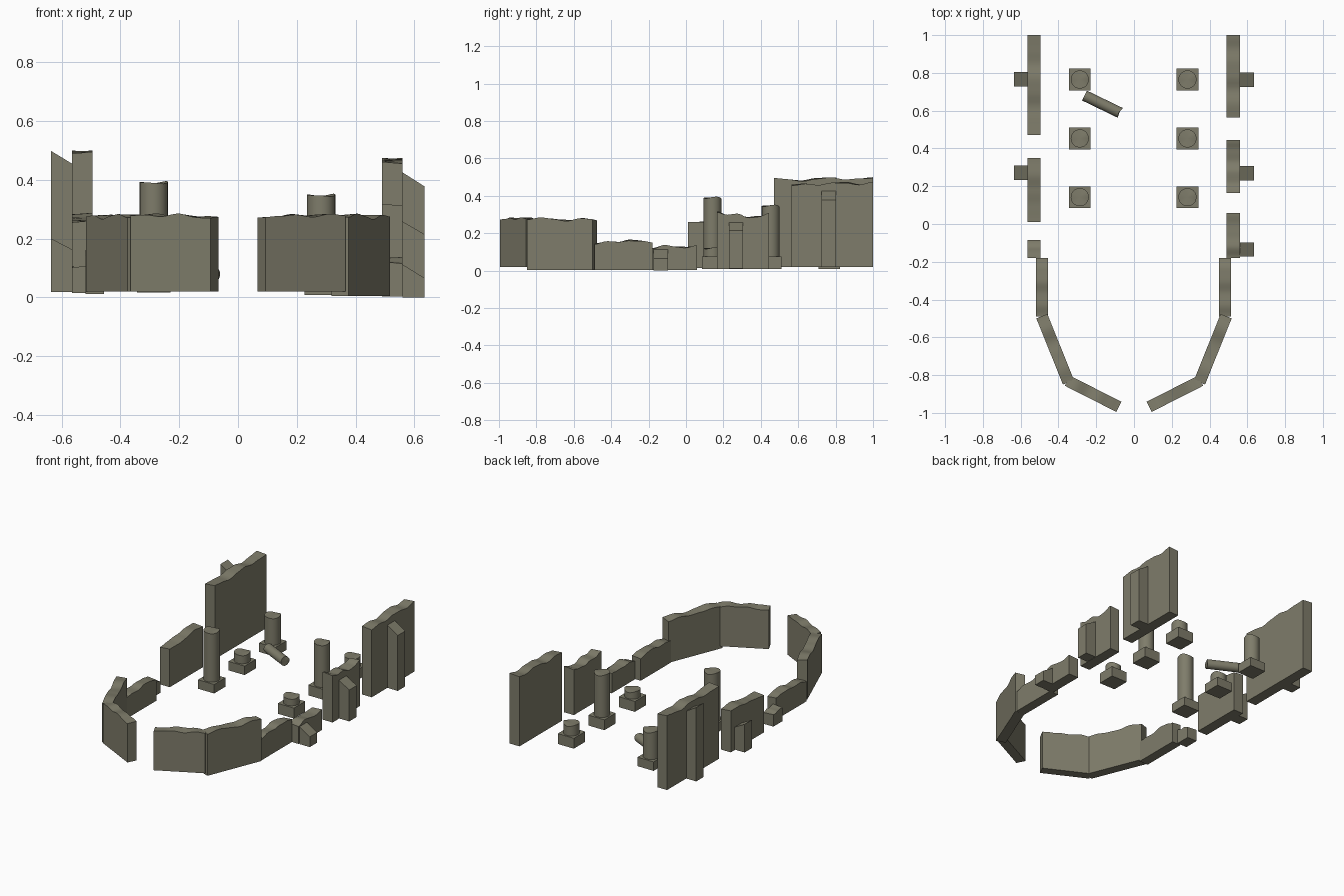
import bpy, bmesh, math
from mathutils import Vector, Matrix

if "Cube" in bpy.data.objects:
    bpy.data.objects.remove(bpy.data.objects["Cube"])

stone = bpy.data.materials.new("weathered stone")
stone.diffuse_color = (0.21, 0.202, 0.145, 1)
stone.use_nodes = True
stone.node_tree.nodes["Principled BSDF"].inputs["Base Color"].default_value = stone.diffuse_color


def finish(bm, name, smooth=True):
    bmesh.ops.recalc_face_normals(bm, faces=bm.faces)
    me = bpy.data.meshes.new(name)
    bm.to_mesh(me)
    bm.free()
    me.materials.append(stone)
    ob = bpy.data.objects.new(name, me)
    bpy.context.collection.objects.link(ob)
    if smooth:
        bpy.ops.object.select_all(action='DESELECT')
        ob.select_set(True)
        bpy.context.view_layer.objects.active = ob
        bpy.ops.object.shade_smooth_by_angle(angle=math.radians(35))
    return ob


def sample(vals, t):
    # eased interpolation through evenly spaced heights
    f = t * (len(vals) - 1)
    i = min(int(f), len(vals) - 2)
    k = f - i
    k = k * k * (3 - 2 * k)
    return vals[i] * (1 - k) + vals[i + 1] * k


def wall(name, p0, p1, thick, z0, tops, n=24):
    # broken wall: box cross sections swept from p0 to p1 under a worn top
    p0, p1 = Vector(p0), Vector(p1)
    d = (p1 - p0).normalized()
    side = Vector((-d.y, d.x)) * thick / 2
    bm = bmesh.new()
    rings = []
    for i in range(n + 1):
        t = i / n
        p = p0.lerp(p1, t)
        h = sample(tops, t)
        a, b = p - side, p + side
        tilt = 0.003 * math.sin(9 * t + 3 * p.x)
        rings.append([bm.verts.new(v) for v in (
            (a.x, a.y, z0), (b.x, b.y, z0), (b.x, b.y, h + tilt), (a.x, a.y, h - tilt))])
    for r, s in zip(rings, rings[1:]):
        for j in range(4):
            bm.faces.new((r[j], r[(j + 1) % 4], s[(j + 1) % 4], s[j]))
    bm.faces.new(rings[0])
    bm.faces.new(rings[-1])
    finish(bm, name)


def buttress(name, x0, x1, y, z0, top_left, top_right):
    # block with a top sloping along x
    bm = bmesh.new()
    prof = [(x0, z0), (x1, z0), (x1, top_right), (x0, top_left)]
    f = bm.faces.new([bm.verts.new((x, y - 0.038, z)) for x, z in prof])
    ext = bmesh.ops.extrude_face_region(bm, geom=[f])
    bmesh.ops.translate(bm, vec=(0, 0.076, 0),
                        verts=[v for v in ext["geom"] if isinstance(v, bmesh.types.BMVert)])
    finish(bm, name, False)


def shaft(name, radius, length, matrix, wear=0.006, sides=24):
    # round stone shaft with a chipped top, local z from 0 to length
    bm = bmesh.new()
    bmesh.ops.create_cone(bm, cap_ends=False, segments=sides, radius1=radius,
                          radius2=radius, depth=length,
                          matrix=Matrix.Translation((0, 0, length / 2)))
    for e, z in ((0, 0.0), (1, length - wear)):
        rim = [v for v in bm.verts if (v.co.z > length / 2) == bool(e)]
        rim.sort(key=lambda v: math.atan2(v.co.y, v.co.x))
        c = bm.verts.new((0, 0, z))
        for i, v in enumerate(rim):
            bm.faces.new((c, v, rim[(i + 1) % len(rim)]))
    for v in bm.verts:
        if v.co.z > length * 0.9:
            a = math.atan2(v.co.y, v.co.x)
            v.co.z += wear * (0.6 * math.sin(2 * a + 1) + 0.4 * math.sin(3 * a))
    bm.transform(matrix)
    finish(bm, name)


# side walls of the nave
LX, RX, T = -0.53, 0.525, 0.07
wall("left_wall_back", (LX, 0.47), (LX, 1), T, 0.02, [0.492, 0.488, 0.48, 0.493, 0.498, 0.484, 0.492, 0.497])
wall("left_wall_middle", (LX, 0.01), (LX, 0.35), T, 0.015, [0.258, 0.262, 0.27, 0.285, 0.28])
wall("left_wall_stub", (LX, -0.18), (LX, -0.085), T, 0.015, [0.105, 0.1, 0.09])
wall("right_wall_back", (RX, 0.565), (RX, 1), T, 0.02, [0.458, 0.465, 0.455, 0.47, 0.472, 0.46, 0.472])
wall("right_wall_middle", (RX, 0.165), (RX, 0.445), T, 0.01, [0.315, 0.298, 0.302, 0.285, 0.29, 0.305])
wall("right_wall_stub", (RX, -0.18), (RX, 0.058), T, 0.003, [0.118, 0.135, 0.128, 0.125, 0.133])

# buttresses on the outside
buttress("left_buttress_back", -0.636, -0.565, 0.766, 0.02, 0.498, 0.455)
buttress("left_buttress_middle", -0.636, -0.565, 0.272, 0.018, 0.2, 0.163)
buttress("right_buttress_back", 0.56, 0.634, 0.763, 0.02, 0.425, 0.378)
buttress("right_buttress_middle", 0.56, 0.634, 0.268, 0.012, 0.258, 0.215)
buttress("right_buttress_front", 0.56, 0.634, -0.135, 0.0, 0.112, 0.066)

# rounded end of the building, three segments each side
for s, name, zb in ((-1, "left", 0.02), (1, "right", 0.004)):
    x = 0.487 if s < 0 else 0.481
    wall(name + "_apse_side", (s * x, -0.18), (s * x, -0.49), 0.063, zb if s > 0 else 0.012,
         [0.148, 0.16, 0.163, 0.152, 0.155, 0.143])
    wall(name + "_apse_corner", (s * 0.488, -0.488), (s * 0.347, -0.838), 0.063, zb,
         [0.272, 0.28, 0.268, 0.275, 0.282, 0.274])
    wall(name + "_apse_front", (s * 0.352, -0.83), (s * 0.08, -0.968), 0.06, 0.02,
         [0.275, 0.283, 0.276, 0.282, 0.274, 0.272])

# columns on square bases
for x, y, top in ((-0.287, 0.765, 0.25), (-0.287, 0.453, 0.13), (-0.287, 0.142, 0.39),
                  (0.283, 0.765, 0.14), (0.283, 0.453, 0.347), (0.283, 0.142, 0.12)):
    z0 = 0.017 if x < 0 else 0.008
    bm = bmesh.new()
    bmesh.ops.create_cube(bm, size=1, matrix=Matrix.Translation((x, y, (z0 + 0.075) / 2))
                          @ Matrix.Diagonal((0.115, 0.115, 0.075 - z0, 1)))
    finish(bm, "column_base", False)
    shaft("column", 0.048, top - z0 - 0.004, Matrix.Translation((x, y, z0 + 0.004)))

# fallen column piece lying on the floor
a, b = Vector((-0.262, 0.68, 0.075)), Vector((-0.076, 0.59, 0.073))
rot = (b - a).to_track_quat('Z', 'Y').to_matrix().to_4x4()
shaft("fallen_column", 0.029, (b - a).length, Matrix.Translation(a) @ rot, 0.004)
